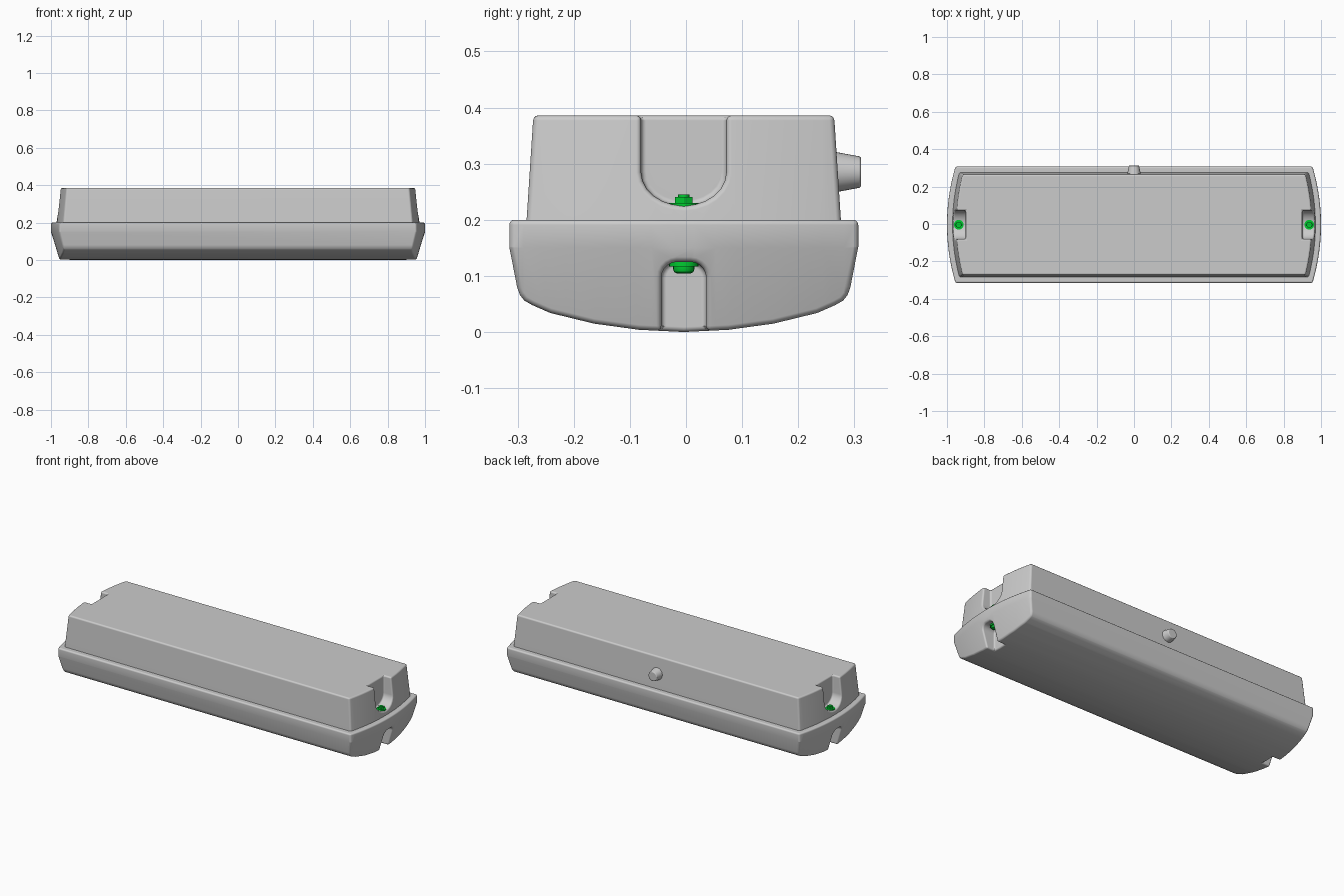
import bpy, bmesh, math
from mathutils import Matrix

if "Cube" in bpy.data.objects:
    bpy.data.objects.remove(bpy.data.objects["Cube"])

YC = -0.004      # the body sits slightly off centre because of the cable gland
BOW = 0.47       # outward bow of the end walls


def loft(name, rings):
    """Closed solid through a list of equal-length vertex rings."""
    bm = bmesh.new()
    vr = [[bm.verts.new(p) for p in ring] for ring in rings]
    n = len(vr[0])
    for a, b in zip(vr, vr[1:]):
        for i in range(n):
            bm.faces.new((a[i], a[(i + 1) % n], b[(i + 1) % n], b[i]))
    bm.faces.new(vr[0])
    bm.faces.new(vr[-1])
    bmesh.ops.recalc_face_normals(bm, faces=bm.faces)
    me = bpy.data.meshes.new(name)
    bm.to_mesh(me)
    bm.free()
    ob = bpy.data.objects.new(name, me)
    bpy.context.collection.objects.link(ob)
    return ob


def prism(name, yz, x0, x1):
    return loft(name, [[(x, y + YC, z) for y, z in yz] for x in (x0, x1)])


def mirrored(half):
    return half + [(-y, z) for y, z in reversed(half) if y > 1e-6]


def bowed_plan(name, levels):
    """Plan outline with bowed ends, given as (z, half length) levels."""
    ys = [-0.4 + 0.8 * i / 21 for i in range(22)]
    rings = []
    for z, X in levels:
        right = [(X - BOW * y * y, y + YC, z) for y in ys]
        rings.append(right + [(-x, y, z) for x, y, z in reversed(right)])
    return loft(name, rings)


def bake(ob, helpers=()):
    """Apply modifiers, drop helpers, shade smooth."""
    dg = bpy.context.evaluated_depsgraph_get()
    me = bpy.data.meshes.new_from_object(ob.evaluated_get(dg))
    ob.modifiers.clear()
    ob.data = me
    for h in helpers:
        bpy.data.objects.remove(h)
    bpy.ops.object.select_all(action='DESELECT')
    ob.select_set(True)
    bpy.context.view_layer.objects.active = ob
    bpy.ops.object.shade_smooth_by_angle(angle=math.radians(35))
    wn = ob.modifiers.new("weighted_normals", 'WEIGHTED_NORMAL')
    wn.keep_sharp = True


def bevel(ob, width, segments=3):
    b = ob.modifiers.new("bevel", 'BEVEL')
    b.width = width
    b.segments = segments
    b.limit_method = 'ANGLE'
    b.angle_limit = 0.52
    b.use_clamp_overlap = False


def shell(name, profile, levels, notch, depth, width):
    """Long profile trimmed by the bowed plan, notched at both ends."""
    ob = prism(name, mirrored(profile), -1.2, 1.2)
    helpers = [bowed_plan("plan_cutter", levels)]
    helpers += [prism("notch_cutter", notch, s * depth, s * 1.1) for s in (1, -1)]
    for h, op in zip(helpers, ('INTERSECT', 'DIFFERENCE', 'DIFFERENCE')):
        h.hide_render = True
        m = ob.modifiers.new("cut", 'BOOLEAN')
        m.object, m.operation, m.solver = h, op, 'EXACT'
    bevel(ob, width)
    bake(ob, helpers)
    return ob


# Lower cover: curved belly, tapered walls, narrow screw notches
r, w, top = 0.028, 0.040, 0.125
arc = [(w - r + r * math.cos(t), top - r + r * math.sin(t))
       for t in [i * math.pi / 10 for i in range(6)]]
shell("lower_cover",
      [(0.311, 0.2), (0.311, 0.152), (0.297, 0.08), (0.292, 0.066),
       (0.284, 0.056), (0.27, 0.048), (0.238, 0.034), (0.16, 0.015),
       (0.08, 0.004), (0, 0.0)],
      [(-0.1, 0.925), (0.15, 1.0), (0.3, 1.0)],
      mirrored([(w, -0.1)] + arc), 0.905, 0.009)

# Upper housing: tapered box with wide U-shaped notches
u = [(0.076 * math.cos(t), 0.285 - 0.06 * math.sin(t))
     for t in [i * math.pi / 12 for i in range(13)]]
shell("upper_housing",
      [(0.282, 0.17), (0.268, 0.386)],
      [(0.1, 0.981), (0.5, 0.938)],
      [(0.076, 0.5)] + u + [(-0.076, 0.5)], 0.90, 0.009)


def turned(name, steps, sides, matrix, width=0.0):
    """Round or faceted part from (radius, height) steps."""
    ang = [2 * math.pi * i / sides for i in range(sides)]
    ob = loft(name, [[(rad * math.cos(a), rad * math.sin(a), h) for a in ang]
                     for rad, h in steps])
    ob.data.transform(matrix)
    if width:
        bevel(ob, width)
    bake(ob)
    return ob


# Cable gland on the back
turned("cable_gland", [(0.038, 0.255), (0.0275, 0.312)], 32,
       Matrix.Translation((0, 0, 0.285)) @ Matrix.Rotation(-math.pi / 2, 4, 'X'),
       0.004)

# Green fasteners: nut and washer above, screw head and washer below
green = bpy.data.materials.new("green_metal")
green.diffuse_color = (0.0, 0.6, 0.03, 1)
green.use_nodes = True
green.node_tree.nodes["Principled BSDF"].inputs["Base Color"].default_value = green.diffuse_color
for s, side in ((1, "right"), (-1, "left")):
    at = Matrix.Translation((s * 0.937, YC, 0))
    parts = [
        turned("washer_top_" + side, [(0.026, 0.223), (0.026, 0.23)], 24, at),
        turned("nut_" + side, [(0.018, 0.229), (0.018, 0.241)], 6, at, 0.001),
        turned("bolt_tip_" + side, [(0.01, 0.235), (0.01, 0.245)], 16, at),
        turned("washer_bottom_" + side, [(0.026, 0.117), (0.026, 0.127)], 24, at),
        turned("screw_head_" + side,
               [(0.012, 0.104), (0.017, 0.107), (0.019, 0.112), (0.019, 0.118)],
               20, at),
    ]
    for p in parts:
        p.data.materials.append(green)
